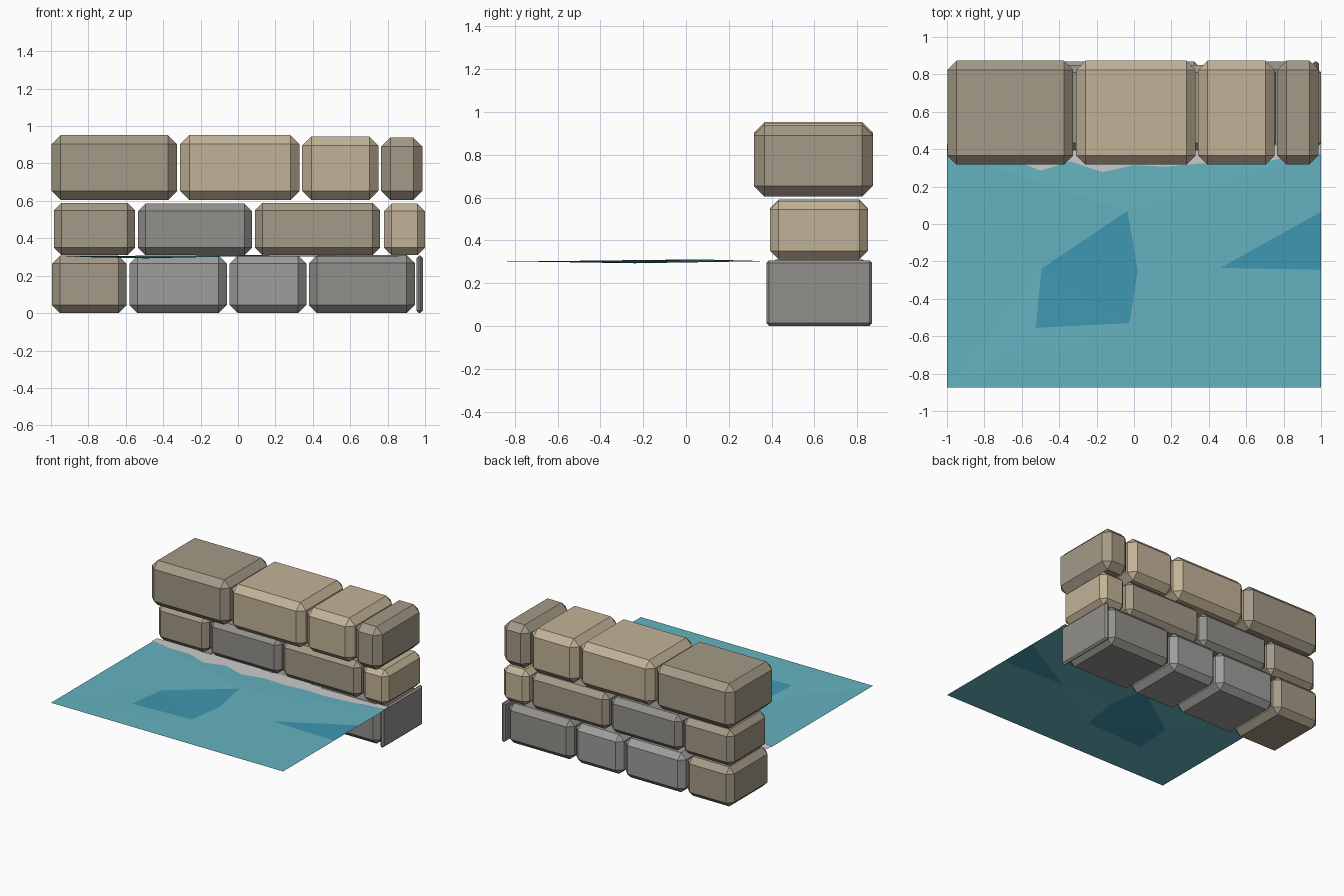
import bpy, bmesh
from mathutils import Vector
from mathutils.geometry import delaunay_2d_cdt

if "Cube" in bpy.data.objects:
    bpy.data.objects.remove(bpy.data.objects["Cube"])


def material(name, rgb):
    m = bpy.data.materials.new(name)
    m.diffuse_color = (*rgb, 1)
    m.use_nodes = True
    m.node_tree.nodes["Principled BSDF"].inputs["Base Color"].default_value = m.diffuse_color
    return m


MATS = {
    "tan": material("brown_stone", (0.37, 0.32, 0.24)),
    "sand": material("sand_stone", (0.54, 0.45, 0.31)),
    "grey": material("grey_stone", (0.34, 0.34, 0.33)),
    "dark": material("dark_stone", (0.29, 0.28, 0.26)),
}
WATER = material("water", (0.13, 0.45, 0.53))
DEEP = material("deep_water", (0.05, 0.31, 0.44))
FOAM = material("foam", (0.66, 0.68, 0.68))


def finish(bm, name, *mats):
    me = bpy.data.meshes.new(name)
    bm.to_mesh(me)
    bm.free()
    for m in mats:
        me.materials.append(m)
    ob = bpy.data.objects.new(name, me)
    bpy.context.collection.objects.link(ob)
    return ob


def block(name, x, y, z, bevel, mat):
    """Chamfered stone filling the given x, y and z ranges."""
    bm = bmesh.new()
    bmesh.ops.create_cube(bm, size=1)
    for v in bm.verts:
        v.co = [r[0] if c < 0 else r[1] for c, r in zip(v.co, (x, y, z))]
    b = min(bevel, 0.4 * (x[1] - x[0]))
    bmesh.ops.bevel(bm, geom=bm.edges[:], offset=b, segments=1,
                    profile=0.5, affect='EDGES')
    finish(bm, name, mat)


# Stone courses: y range, z base, bevel, then (x0, x1, top z, colour)
COURSES = {
    "bottom": ((0.375, 0.87), 0.0, 0.043, [
        (-0.995, -0.595, 0.307, "tan"), (-0.58, -0.06, 0.307, "grey"),
        (-0.045, 0.365, 0.307, "grey"), (0.38, 0.945, 0.31, "dark"),
        (0.955, 0.988, 0.307, "dark")]),
    "middle": ((0.393, 0.85), 0.31, 0.04, [
        (-0.985, -0.55, 0.59, "tan"), (-0.535, 0.075, 0.585, "dark"),
        (0.09, 0.76, 0.59, "tan"), (0.78, 1.0, 0.585, "sand")]),
    "top": ((0.317, 0.873), 0.604, 0.05, [
        (-0.998, -0.325, 0.953, "tan"), (-0.31, 0.33, 0.953, "sand"),
        (0.342, 0.752, 0.945, "sand"), (0.765, 0.987, 0.94, "tan")]),
}
for course, (y, z0, bevel, stones) in COURSES.items():
    for i, (x0, x1, z1, col) in enumerate(stones):
        block(f"{course}_stone_{i + 1}", (x0, x1), y, (z0, z1), bevel, MATS[col])

# Water sheet with two deep patches, gently faceted
pts = [(-1, -0.873, .303), (1, -0.873, .303), (1, 0.38, .303), (-1, 0.38, .303),
       (-0.035, 0.07, .311), (-0.495, -0.24, .293), (-0.525, -0.555, .301),
       (-0.025, -0.53, .303), (0.02, -0.25, .308),
       (1, 0.065, .303), (0.46, -0.235, .306), (1, -0.245, .303)]
faces = [[0, 1, 2, 3], [4, 5, 6, 7, 8], [9, 10, 11]]
co, _, tris, overt, _, oface = delaunay_2d_cdt(
    [Vector(p[:2]) for p in pts], [], faces, 1, 1e-5)
bm = bmesh.new()
vs = [bm.verts.new((c.x, c.y, pts[o[0]][2] if o else .303)) for c, o in zip(co, overt)]
for t, o in zip(tris, oface):
    f = bm.faces.new([vs[i] for i in t])
    f.material_index = int(any(k > 0 for k in o))
    f.normal_update()
    if f.normal.z < 0:
        f.normal_flip()
finish(bm, "water", WATER, DEEP)

# Ragged foam strip where the water meets the wall
front = [(-1, .37), (-.82, .345), (-.65, .345), (-.5, .285), (-.34, .335), (-.17, .277),
         (0, .315), (.17, .306), (.36, .325), (.5, .318), (.7, .335), (.85, .36), (1, .375)]
bm = bmesh.new()
lo = [bm.verts.new((x, y, 0.308)) for x, y in front]
hi = [bm.verts.new((x, 0.43, 0.308)) for x, _ in front]
for i in range(len(front) - 1):
    bm.faces.new((lo[i], lo[i + 1], hi[i + 1], hi[i]))
finish(bm, "foam", FOAM)
